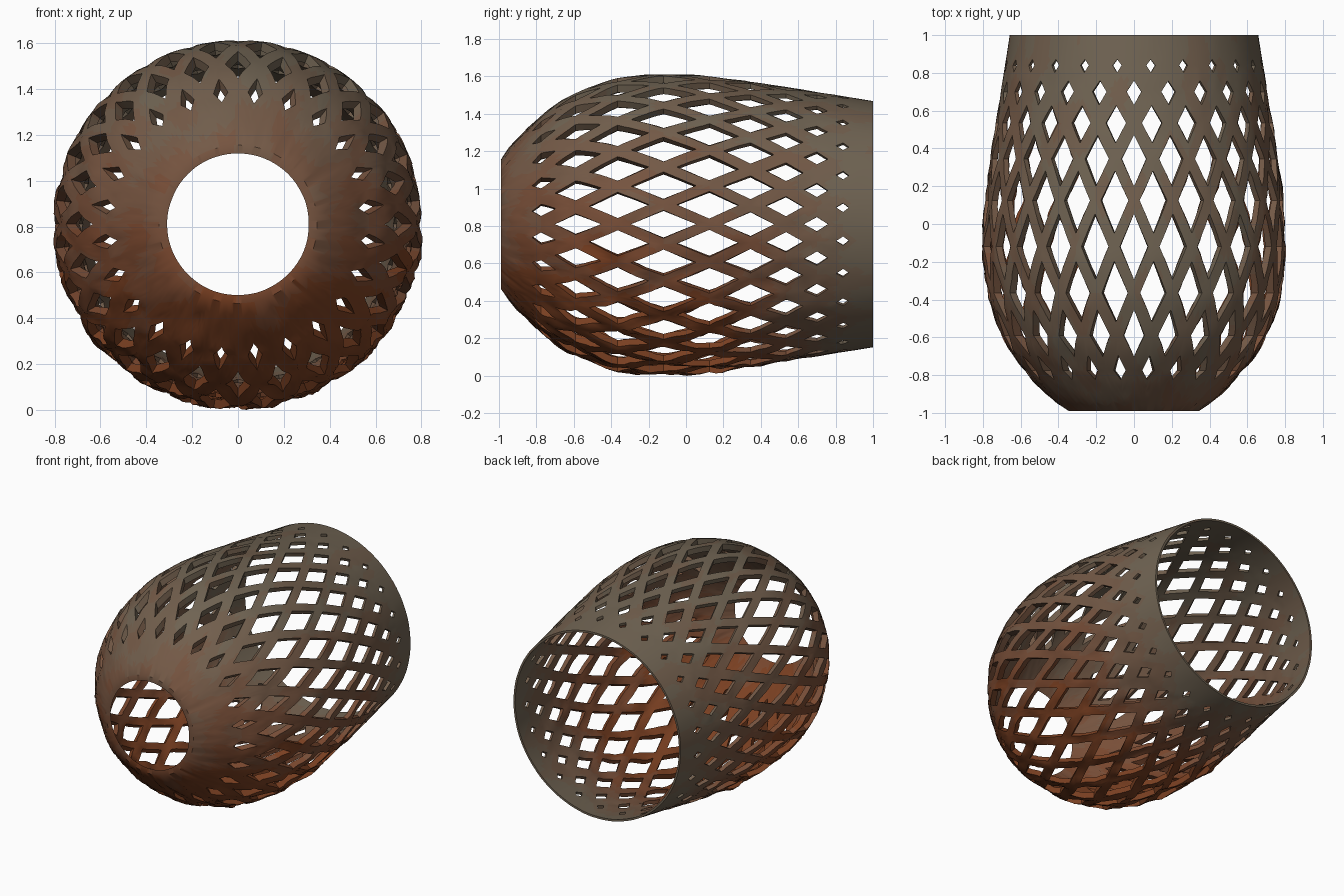
import bpy, bmesh, math
from mathutils import Vector, noise

if "Cube" in bpy.data.objects:
    bpy.data.objects.remove(bpy.data.objects["Cube"])

CZ = 0.81          # height of the horizontal axis
COLS = 24          # openings per row
HALF = math.pi / COLS
N = 5              # subdivisions along each diamond side

# Outer profile (y, radius) and wall thickness (y, thickness)
PROFILE = [(-.99, .345), (-.95, .405), (-.9, .463), (-.8, .56), (-.7, .64), (-.6, .70), (-.4, .775),
           (-.2, .803), (0, .803), (.2, .782), (.4, .755), (.6, .722), (.8, .69), (1, .658)]
WALL = [(-.99, .036), (-.8, .052), (-.4, .042), (.2, .032), (1, .014)]
# Row centres along y and the open fraction of each row
ROWS = [-.89, -.775, -.59, -.365, -.12, .125, .345, .535, .70, .84, .955]
OPEN = [0, .42, .6, .68, .71, .71, .66, .56, .42, .27, 0]


def lookup(table, y):
    y = min(max(y, table[0][0]), table[-1][0])
    for (a, p), (b, q) in zip(table, table[1:]):
        if y <= b:
            return p + (q - p) * (y - a) / (b - a)


def radius(y):
    return sum(lookup(PROFILE, y + d) for d in (-.04, 0, .04)) / 3 if -.9 < y < .95 else lookup(PROFILE, y)


def rust(p):
    """0 = clean (back, top), 1 = heavily rusted (bottom, front)"""
    side = (CZ + .75 - p.z) / 1.3
    back = (.95 - p.y) / .9
    return max(0, min(1, side)) * max(0, min(1, back))


def on_surface(a, y):
    r = radius(y)
    p = Vector((r * math.sin(a), y, CZ + r * math.cos(a)))
    amp = .003 + .016 * rust(p)
    if y > .8 or y < -.95:
        amp = .001
    r += amp * (noise.noise(p * 7) + .6 * noise.noise(p * 17))
    return Vector((r * math.sin(a), y, CZ + r * math.cos(a)))


bm = bmesh.new()
cache = {}


def vert(a, y):
    a %= 2 * math.pi
    key = (round(a * 1e4) % round(2e4 * math.pi), round(y * 1e4))
    if key not in cache:
        cache[key] = bm.verts.new(on_surface(a, y))
    return cache[key]


def quad(*pts):
    vs = list(dict.fromkeys(vert(*p) for p in pts))
    if len(vs) > 2:
        bm.faces.new(vs)


def mix(p, q, t):
    return (p[0] + (q[0] - p[0]) * t, p[1] + (q[1] - p[1]) * t)


# Lattice: each cell is a diamond frame around a diamond opening
for i in range(1, len(ROWS) - 1):
    for j in range(COLS):
        a = 2 * HALF * j + (0 if i % 2 == 0 else HALF)
        c = (a, ROWS[i])
        corners = [(a, ROWS[i + 1]), (a + HALF, ROWS[i]), (a, ROWS[i - 1]), (a - HALF, ROWS[i])]
        for k in range(4):
            p, q = corners[k], corners[(k + 1) % 4]
            for s in range(N):
                o0, o1 = mix(p, q, s / N), mix(p, q, (s + 1) / N)
                levels = [OPEN[i] + (1 - OPEN[i]) * m / 2 for m in range(3)]
                for u, v in zip(levels, levels[1:]):
                    quad(mix(c, o0, u), mix(c, o1, u), mix(c, o1, v), mix(c, o0, v))


# Solid bands: zigzag lattice edge out to each open rim
def band(row, tip, rim, steps):
    shift = 0 if row % 2 == 0 else HALF
    def edge(m):
        f = abs((m % (2 * N)) - N) / N      # 1 at the tip, 0 at the side
        return (shift + m * HALF / N, ROWS[row] + (ROWS[tip] - ROWS[row]) * f)
    for m in range(2 * N * COLS):
        p, q = edge(m), edge(m + 1)
        for s in range(steps):
            t, u = s / steps, (s + 1) / steps
            pr, qr = (p[0], rim), (q[0], rim)
            quad(mix(p, pr, t), mix(q, qr, t), mix(q, qr, u), mix(p, pr, u))


band(1, 0, -.99, 4)
band(len(ROWS) - 2, len(ROWS) - 1, 1.0, 2)

# Wall thickness: inner shell moved radially inward
geo = bmesh.ops.extrude_face_region(bm, geom=bm.faces[:], use_keep_orig=True)['geom']
for v in geo:
    if isinstance(v, bmesh.types.BMVert):
        d = Vector((v.co.x, 0, v.co.z - CZ))
        v.co -= d.normalized() * lookup(WALL, v.co.y)
bmesh.ops.recalc_face_normals(bm, faces=bm.faces[:])

# Rust shades from grey-brown at the back to red-brown at the bottom
clean, rusty = Vector((.16, .125, .085)), Vector((.20, .052, .016))
SHADES = 7
mesh = bpy.data.meshes.new("lattice_basket")
for s in range(SHADES):
    mat = bpy.data.materials.new("rust_shade_%d" % s)
    mat.diffuse_color = (*clean.lerp(rusty, s / (SHADES - 1)), 1)
    mat.use_nodes = True
    mat.node_tree.nodes["Principled BSDF"].inputs["Base Color"].default_value = mat.diffuse_color
    mesh.materials.append(mat)
for f in bm.faces:
    p = f.calc_center_median()
    t = rust(p) * 1.05 + .05 + .25 * noise.noise(Vector((p.x * 7, p.y * 3, p.z * 7)))
    f.material_index = max(0, min(SHADES - 1, round(t * (SHADES - 1))))
bm.to_mesh(mesh)
bm.free()

basket = bpy.data.objects.new("lattice_basket", mesh)
bpy.context.collection.objects.link(basket)
bpy.context.view_layer.objects.active = basket
basket.select_set(True)
bpy.ops.object.shade_smooth_by_angle(angle=math.radians(35))
